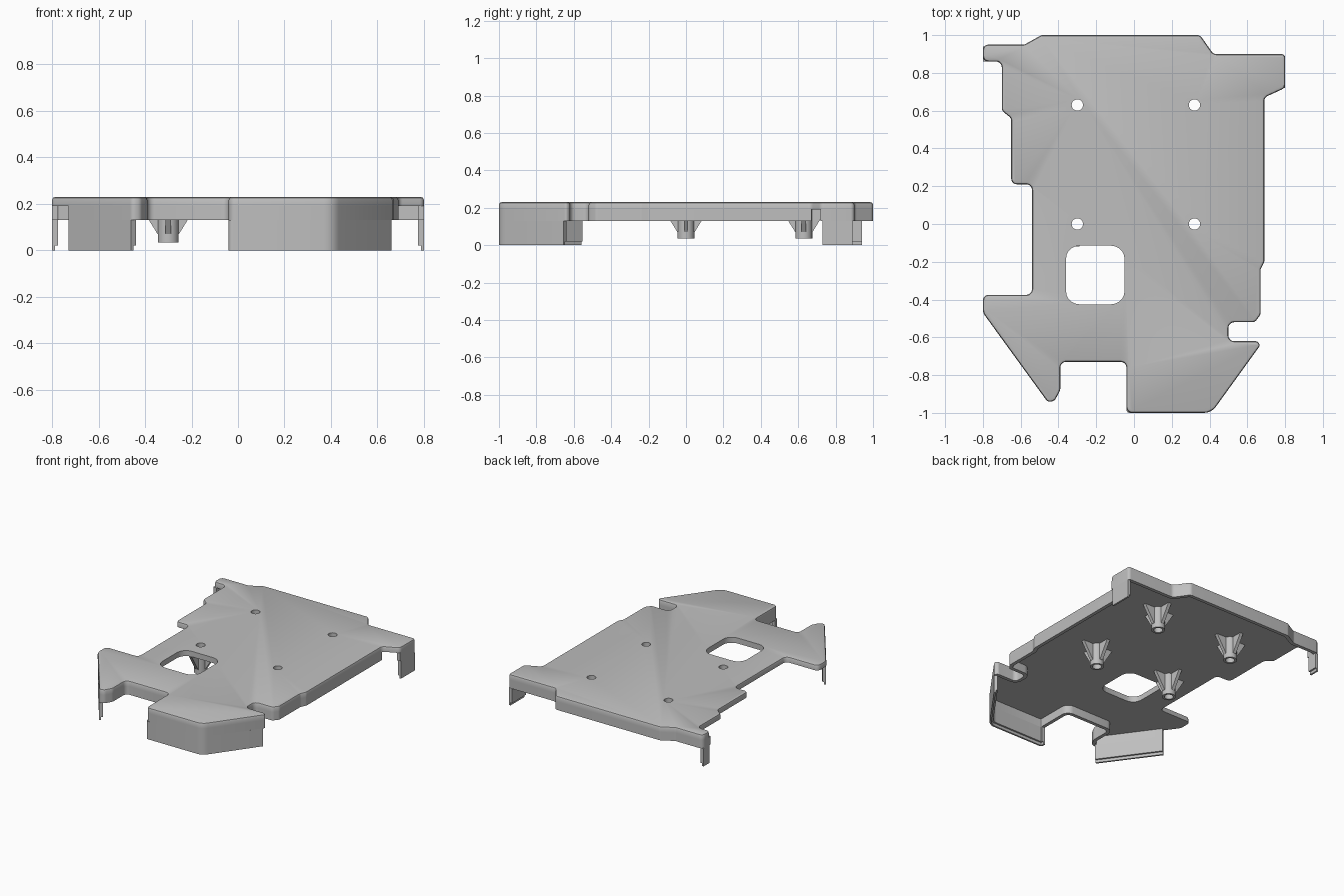
import bpy, bmesh, math
from mathutils import Vector

cube = bpy.data.objects.get("Cube")
if cube:
    bpy.data.objects.remove(cube, do_unlink=True)

GREY = (0.52, 0.52, 0.52, 1)
mat = bpy.data.materials.new("plain_grey")
mat.use_nodes = True
mat.diffuse_color = GREY
mat.node_tree.nodes["Principled BSDF"].inputs["Base Color"].default_value = GREY

TOP, UNDER, RIM, LIP = 0.23, 0.19, 0.13, 0.02
THICK = 0.025


def add_object(name, bm):
    bmesh.ops.recalc_face_normals(bm, faces=bm.faces)
    mesh = bpy.data.meshes.new(name)
    bm.to_mesh(mesh)
    bm.free()
    mesh.materials.append(mat)
    obj = bpy.data.objects.new(name, mesh)
    bpy.context.collection.objects.link(obj)
    return obj


def smooth(obj):
    bpy.ops.object.select_all(action='DESELECT')
    obj.select_set(True)
    bpy.context.view_layer.objects.active = obj
    bpy.ops.object.shade_smooth_by_angle(angle=math.radians(30))


def rounded(corners, closed=True, radius=0.03, steps=5):
    """Replace each corner (x, y[, radius]) with a short arc."""
    pts, n = [], len(corners)
    for i, c in enumerate(corners):
        p = Vector(c[:2])
        if not closed and i in (0, n - 1):
            pts.append(p)
            continue
        a = Vector(corners[i - 1][:2]) - p
        b = Vector(corners[(i + 1) % n][:2]) - p
        half = a.angle(b) / 2
        r = c[2] if len(c) > 2 else radius
        t = min(r / math.tan(half), a.length * 0.48, b.length * 0.48)
        r = t * math.tan(half)
        a.normalize()
        b.normalize()
        mid = p + (a + b).normalized() * (r / math.sin(half))
        u, v = p + a * t - mid, p + b * t - mid
        sweep = u.angle_signed(v)
        for k in range(steps + 1):
            w = u.copy()
            ang = -sweep * k / steps
            w = Vector((u.x * math.cos(ang) - u.y * math.sin(ang),
                        u.x * math.sin(ang) + u.y * math.cos(ang)))
            pts.append(mid + w)
    return pts


def inset(pts, dist, closed=True):
    """Mitred offset towards the left of the path."""
    out, n = [], len(pts)
    for i, p in enumerate(pts):
        before = pts[i - 1] if closed or i else None
        after = pts[(i + 1) % n] if closed or i < n - 1 else None
        dirs = [d.normalized() for d in (
            p - before if before is not None else None,
            after - p if after is not None else None) if d is not None]
        normals = [Vector((-d.y, d.x)) for d in dirs]
        m = sum(normals, Vector((0, 0))).normalized()
        out.append(p + m * dist / max(m.dot(normals[0]), 0.4))
    return out


def loft(bm, rings, closed_loft=False, wrap=True):
    """Skin a list of (points, z) rings, capping the open ends."""
    rows = [[bm.verts.new((p.x, p.y, z)) for p in pts] for pts, z in rings]
    n = len(rows[0])
    pairs = list(zip(rows, rows[1:]))
    if closed_loft:
        pairs.append((rows[-1], rows[0]))
    for lo, hi in pairs:
        for i in range(n if wrap else n - 1):
            j = (i + 1) % n
            bm.faces.new((lo[i], lo[j], hi[j], hi[i]))
    if not closed_loft:
        bm.faces.new(rows[0])
        bm.faces.new(rows[-1])
    elif not wrap:
        bm.faces.new([r[0] for r in rows])
        bm.faces.new([r[-1] for r in rows])


def wall(name, corners, low, high, thick=THICK):
    path = rounded(corners, closed=False)
    inner = inset(path, thick, closed=False)
    bm = bmesh.new()
    loft(bm, [(path, low), (path, high), (inner, high), (inner, low)], True, False)
    smooth(add_object(name, bm))


def circle(x, y, r, n=24):
    return [Vector((x + r * math.cos(math.tau * i / n),
                    y + r * math.sin(math.tau * i / n))) for i in range(n)]


# Outline runs, counter-clockwise seen from above
diag_start, diag_end = (-0.73, -0.567), (-0.455, -0.945, 0.04)
tip = [diag_end, (-0.42, -0.935), (-0.39, -0.88, 0.05)]
bay = [(-0.39, -0.73), (-0.04, -0.73)]
nose = [(-0.04, -1), (0.41, -1, 0.08), (0.67, -0.64, 0.04)]
right_side = [(0.65, -0.62, 0.02), (0.5, -0.62), (0.5, -0.52), (0.64, -0.52),
              (0.67, -0.48), (0.67, -0.24), (0.69, -0.2), (0.69, 0.67)]
right_ear = [(0.8, 0.72), (0.8, 0.9, 0.02)]
back = [(0.42, 0.9), (0.35, 1), (-0.49, 1), (-0.58, 0.95)]
left_ear = [(-0.8, 0.95), (-0.8, 0.86)]
left_side = [(-0.7, 0.86), (-0.7, 0.6), (-0.65, 0.56), (-0.65, 0.21), (-0.54, 0.21),
             (-0.54, -0.375), (-0.8, -0.375), (-0.8, -0.47, 0.06)]
outline = rounded(tip + bay + nose + right_side + right_ear + back + left_ear + left_side)

# Top plate with softened upper edge
bm = bmesh.new()
loft(bm, [(outline, UNDER), (outline, TOP - 0.014), (inset(outline, 0.004), TOP - 0.004),
          (inset(outline, 0.014), TOP)])
plate = add_object("top_plate", bm)

# Openings: rounded window and four screw holes
posts = [(x, y) for x in (-0.3, 0.32) for y in (0, 0.63)]
window = rounded([(-0.36, -0.425), (-0.05, -0.425), (-0.05, -0.115), (-0.36, -0.115)],
                 radius=0.07)
bm = bmesh.new()
for ring in [window] + [circle(x, y, 0.03) for x, y in posts]:
    loft(bm, [(ring, 0.1), (ring, 0.3)])
cutter = add_object("opening_cutter", bm)
cutter.hide_render = True
cut = plate.modifiers.new("openings", 'BOOLEAN')
cut.operation, cut.solver, cut.object = 'DIFFERENCE', 'EXACT', cutter
bpy.context.view_layer.objects.active = plate
bpy.ops.object.modifier_apply(modifier=cut.name)
bpy.data.objects.remove(cutter, do_unlink=True)
smooth(plate)

# Shallow rim under the front, right and back edges
wall("front_and_right_rim", [diag_start] + tip + bay + nose + right_side, RIM, UNDER)
wall("back_rim", right_ear + back + left_ear, RIM, UNDER)

# Deep skirts, each ending in a thinner lip
skirts = {
    "left_front_skirt": [diag_start, (-0.435, -0.972)],
    "nose_skirt": [(-0.04, -0.965)] + nose[:2] + [(0.66, -0.654)],
    "right_ear_skirt": [(0.8, 0.73), (0.8, 0.89)],
    "left_ear_skirt": [(-0.8, 0.94), (-0.8, 0.87)],
}
skirts["left_front_skirt"][1] = (-0.46, -0.938)
for name, path in skirts.items():
    wall(name, path, LIP, RIM)
    wall(name + "_lip", path, 0, LIP, THICK / 2)

# Screw posts: hollow tube with four tapered fins
for i, (x, y) in enumerate(posts):
    bm = bmesh.new()
    outer, bore = circle(x, y, 0.045), circle(x, y, 0.03)
    loft(bm, [(outer, 0.035), (outer, UNDER), (bore, UNDER), (bore, 0.035)], True)
    for k in range(4):
        d = Vector((math.cos(k * math.pi / 2), math.sin(k * math.pi / 2)))
        side = Vector((-d.y, d.x)) * 0.012
        profile = [(0.036, 0.07), (0.046, 0.07), (0.12, UNDER), (0.036, UNDER)]
        faces = []
        for s in (-1, 1):
            flat = [Vector((x, y)) + d * r + side * s for r, z in profile]
            faces.append([bm.verts.new((p.x, p.y, z)) for p, (r, z) in zip(flat, profile)])
            bm.faces.new(faces[-1])
        for a in range(4):
            b = (a + 1) % 4
            bm.faces.new((faces[0][a], faces[0][b], faces[1][b], faces[1][a]))
    smooth(add_object(f"screw_post_{i + 1}", bm))
